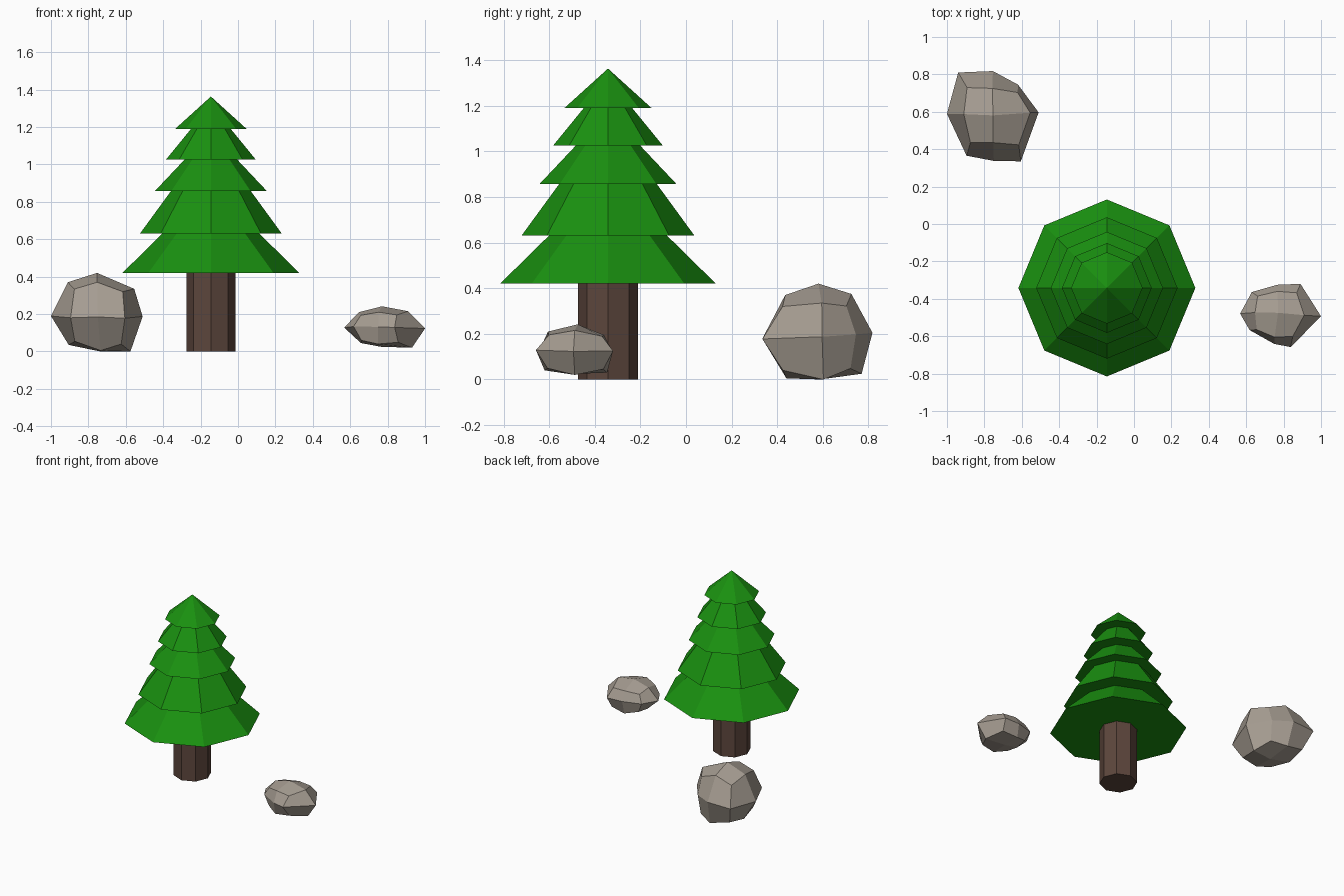
import bpy, bmesh
from itertools import product
from mathutils import Vector

if "Cube" in bpy.data.objects:
    bpy.data.objects.remove(bpy.data.objects["Cube"])


def material(name, rgb):
    m = bpy.data.materials.new(name)
    m.diffuse_color = (*rgb, 1)
    m.use_nodes = True
    m.node_tree.nodes["Principled BSDF"].inputs["Base Color"].default_value = m.diffuse_color
    return m


GREEN = material("needles", (0.01, 0.28, 0.005))
BROWN = material("bark", (0.107, 0.061, 0.045))
STONE = material("stone", (0.376, 0.332, 0.283))
TREE_X, TREE_Y = -0.145, -0.342


def cone(name, r1, r2, z1, z2, mat):
    bpy.ops.mesh.primitive_cone_add(vertices=8, radius1=r1, radius2=r2, depth=z2 - z1,
                                    location=(TREE_X, TREE_Y, (z1 + z2) / 2))
    ob = bpy.context.object
    ob.name = name
    ob.data.materials.append(mat)


# Octagonal trunk
cone("trunk", 0.131, 0.131, 0, 0.43, BROWN)

# Stacked branch tiers: base radius, base height, apex height
for i, (r, z, apex) in enumerate([(0.473, 0.42, 0.885), (0.378, 0.632, 1.15), (0.30, 0.857, 1.175),
                                  (0.24, 1.026, 1.32), (0.191, 1.19, 1.363)]):
    cone(f"branch_tier_{i + 1}", r, 0, z, apex, GREEN)

# Ring order of outline points: left, top left, top, ... clockwise
RING = [(-1, 0), (-1, 1), (0, 1), (1, 1), (1, 0), (1, -1), (0, -1), (-1, -1)]


def rock(name, front, side, top):
    """Once-divided cube whose points follow three eight-point outlines."""
    views = {(0, 2): front, (1, 2): side, (0, 1): top}
    views = {k: dict(zip(RING, v)) for k, v in views.items()}
    for v in views.values():
        v[0, 0] = [sum(p[a] for p in v.values()) / 8 for a in (0, 1)]
    centre = Vector((*views[0, 1][0, 0], views[0, 2][0, 0][1]))

    bm = bmesh.new()
    grid = {}
    for s in product((-1, 0, 1), repeat=3):
        count = sum(map(abs, s))
        if count == 0:
            continue
        p = Vector((0, 0, 0))
        for (a, b), v in views.items():
            q = v[s[a], s[b]]
            p[a] += q[0] / 2
            p[b] += q[1] / 2
        if count == 2:
            a, b = [k for k in range(3) if s[k]]
            p[a], p[b] = views[a, b][s[a], s[b]]
        elif count == 3:
            p = centre.lerp(p, 0.8)
        grid[s] = bm.verts.new(p)

    for axis, sign, u, w in product(range(3), (-1, 1), (-1, 0), (-1, 0)):
        quad = []
        for du, dw in ((0, 0), (1, 0), (1, 1), (0, 1)):
            key = [u + du, w + dw]
            key.insert(axis, sign)
            quad.append(grid[tuple(key)])
        bm.faces.new(quad)
    bmesh.ops.recalc_face_normals(bm, faces=bm.faces)
    me = bpy.data.meshes.new(name)
    bm.to_mesh(me)
    bm.free()
    me.materials.append(STONE)
    bpy.context.collection.objects.link(bpy.data.objects.new(name, me))


# Large boulder behind the tree
rock("large_rock",
     [(-1, .18), (-.91, .37), (-.745, .42), (-.555, .335), (-.51, .175), (-.575, 0), (-.71, 0), (-.905, .035)],
     [(.335, .18), (.435, .37), (.585, .42), (.725, .375), (.815, .22), (.77, .025), (.6, 0), (.44, .005)],
     [(-1, .59), (-.94, .81), (-.77, .82), (-.62, .745), (-.51, .605), (-.605, .335), (-.76, .34), (-.895, .365)])

# Small stone beside the tree
rock("small_rock",
     [(.57, .13), (.647, .21), (.79, .24), (.91, .215), (1, .12), (.93, .02), (.78, .03), (.657, .045)],
     [(-.667, .137), (-.605, .21), (-.47, .243), (-.36, .195), (-.32, .13), (-.346, .03), (-.47, .02), (-.62, .04)],
     [(.565, -.476), (.63, -.364), (.745, -.33), (.89, -.32), (1, -.505), (.837, -.658), (.714, -.615), (.618, -.567)])
